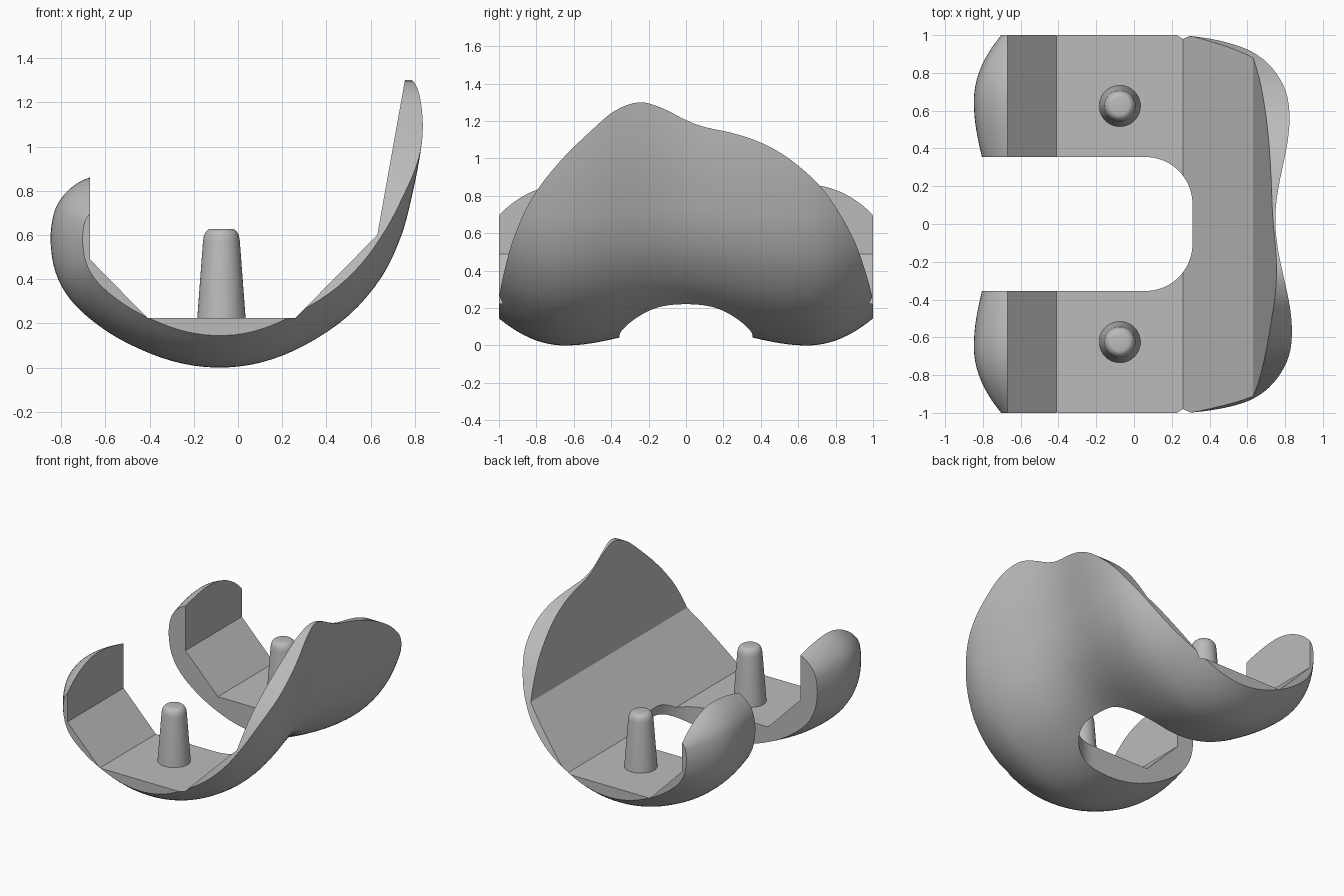
import bpy, bmesh, math
from mathutils import Vector

cube = bpy.data.objects.get("Cube")
if cube:
    bpy.data.objects.remove(cube, do_unlink=True)

metal = bpy.data.materials.new("satin grey metal")
metal.use_nodes = True
grey = (0.5, 0.5, 0.5, 1)
metal.diffuse_color = grey
metal.node_tree.nodes["Principled BSDF"].inputs["Base Color"].default_value = grey


def make_object(name, bm):
    bmesh.ops.recalc_face_normals(bm, faces=bm.faces)
    mesh = bpy.data.meshes.new(name)
    bm.to_mesh(mesh)
    bm.free()
    obj = bpy.data.objects.new(name, mesh)
    bpy.context.collection.objects.link(obj)
    mesh.materials.append(metal)
    return obj


def loft(name, rings):
    """Closed rings joined into a capped solid."""
    bm = bmesh.new()
    rows = [[bm.verts.new(p) for p in ring] for ring in rings]
    n = len(rows[0])
    for a, b in zip(rows, rows[1:]):
        for i in range(n):
            j = (i + 1) % n
            bm.faces.new((a[i], a[j], b[j], b[i]))
    bm.faces.new(rows[0])
    bm.faces.new(rows[-1])
    return make_object(name, bm)


def smooth_path(points, steps):
    """Catmull-Rom curve through the points."""
    p = [Vector(q) for q in points]
    p = [2 * p[0] - p[1]] + p + [2 * p[-1] - p[-2]]
    out = []
    for a, b, c, d in zip(p, p[1:], p[2:], p[3:]):
        for s in range(steps):
            t = s / steps
            out.append(0.5 * (2 * b + (c - a) * t + (2 * a - 5 * b + 4 * c - d) * t ** 2
                              + (3 * b - a - 3 * c + d) * t ** 3))
    return out + [p[-2]]


def select_only(obj):
    bpy.ops.object.select_all(action='DESELECT')
    obj.select_set(True)
    bpy.context.view_layer.objects.active = obj


def cut(obj, cutter):
    cutter.hide_render = True
    mod = obj.modifiers.new("cut", 'BOOLEAN')
    mod.operation = 'DIFFERENCE'
    mod.solver = 'EXACT'
    mod.object = cutter
    select_only(obj)
    bpy.ops.object.modifier_apply(modifier=mod.name)
    bpy.data.objects.remove(cutter, do_unlink=True)


# Outer bearing profile (x, z), from the rear tip under and up the front flange
profile = smooth_path([
    (-.5, .85), (-.6, .87), (-.67, .86), (-.74, .825), (-.80, .765), (-.835, .69),
    (-.848, .57), (-.825, .43), (-.76, .31), (-.65, .205), (-.5, .11), (-.3, .03),
    (-.1, 0), (.1, .022), (.3, .1), (.5, .235), (.65, .41), (.74, .6), (.79, .79),
    (.825, .97), (.845, 1.15), (.855, 1.35), (.86, 1.6)], 4)


def inset(y):
    """Depth of the surface below the crest of each rounded runner."""
    y = abs(y)
    if y < .65:
        return .05 * (1 + math.cos(math.pi * y / .65))
    return .145 * ((y - .65) / .35) ** 2


def section(y):
    ring = []
    for i, p in enumerate(profile):
        t = (profile[min(i + 1, len(profile) - 1)] - profile[max(i - 1, 0)]).normalized()
        q = p + Vector((-t.y, t.x)) * inset(y)
        ring.append((q.x, y, q.y))
    return ring


rows = 60
shell = loft("curved_shell", [section(-1 + 2 * k / rows) for k in range(rows + 1)])

# Flat facets inside the shell
facets = [(-.67, 2), (-.67, .49), (-.41, .225), (.26, .225), (.63, .6), (.88, 2)]
cut(shell, loft("facet_cutter", [[(x, y, z) for x, z in facets] for y in (-1.5, 1.5)]))

# Open slot between the two runners
corner, half, end = .25, .355, .31
arc = [(end - corner + corner * math.cos(a), half - corner + corner * math.sin(a))
       for a in (math.pi / 2 * k / 12 for k in range(13))]
slot = [(-1.5, -half)] + [(x, -y) for x, y in reversed(arc)] + arc + [(-1.5, half)]
cut(shell, loft("slot_cutter", [[(x, y, z) for x, y in slot] for z in (-.5, 2)]))

# Lopsided rounded outline of the front flange
outline = smooth_path([
    (-1.01, .2), (-.98, .36), (-.93, .55), (-.86, .72), (-.775, .86), (-.65, 1.01),
    (-.5, 1.155), (-.38, 1.255), (-.25, 1.3), (-.13, 1.27), (0, 1.205), (.1, 1.168),
    (.25, 1.135), (.4, 1.085), (.55, 1.0), (.7, .87), (.8, .74), (.9, .56),
    (.97, .36), (1.01, .2)], 4)
trim = [(p.x, p.y) for p in outline] + [(1.4, .2), (1.4, 2.2), (-1.4, 2.2), (-1.4, .2)]
cut(shell, loft("flange_cutter", [[(x, y, z) for y, z in trim] for x in (.24, 1.5)]))

select_only(shell)
bpy.ops.object.shade_smooth_by_angle(angle=math.radians(30))

# Tapered pegs with rounded tips
peg_profile = [(.11, .215), (.083, .575), (.079, .598), (.07, .615), (.058, .625), (.045, .628)]
for name, side in (("front_peg", -1), ("back_peg", 1)):
    rings = [[(-.075 + r * math.cos(a), side * .625 + r * math.sin(a), z)
              for a in (math.tau * k / 40 for k in range(40))] for r, z in peg_profile]
    peg = loft(name, rings)
    select_only(peg)
    bpy.ops.object.shade_smooth_by_angle(angle=math.radians(35))
